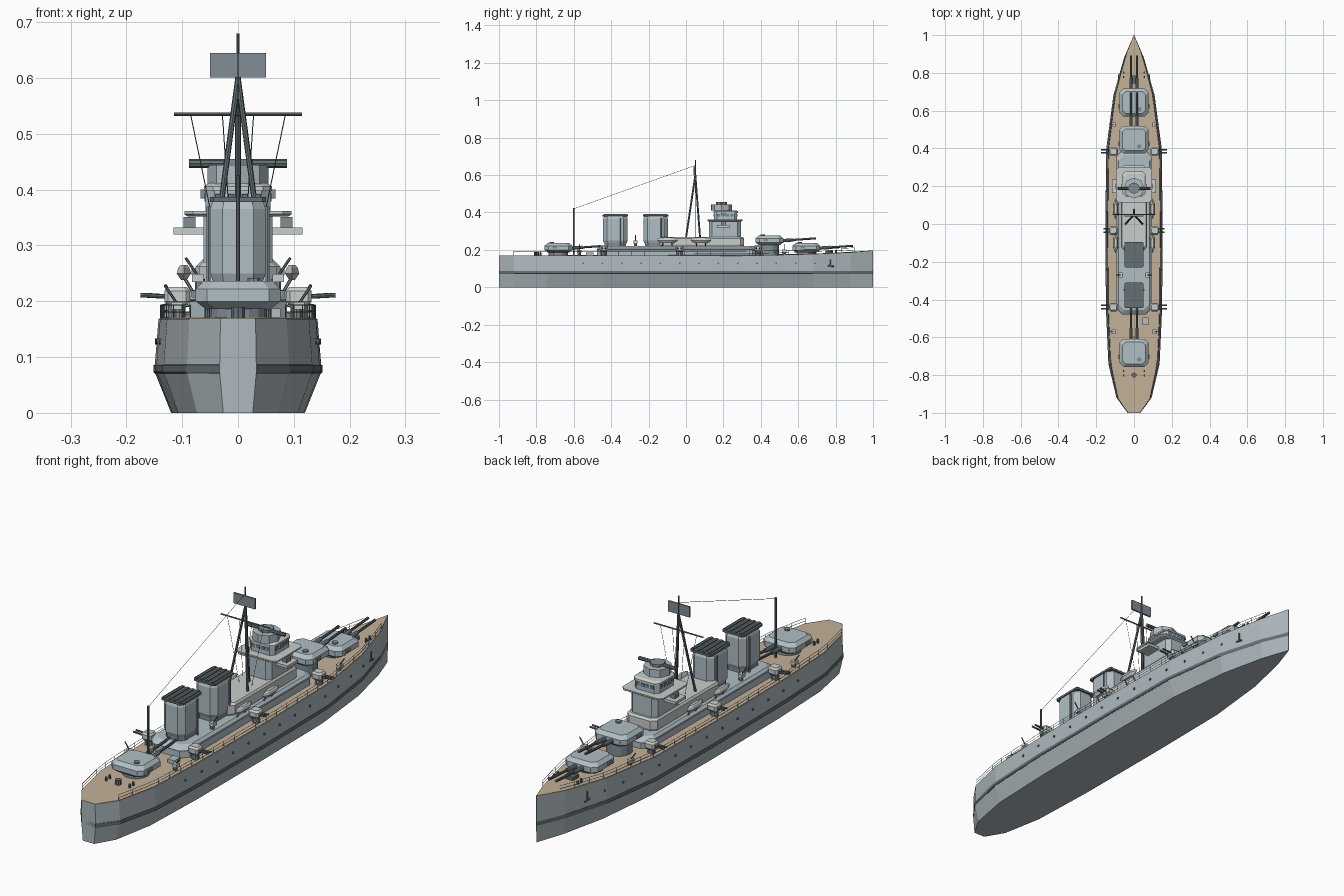
import bpy, bmesh, math
from mathutils import Vector

if "Cube" in bpy.data.objects:
    bpy.data.objects.remove(bpy.data.objects["Cube"])

COL = dict(hull=(.42, .48, .51), blue=(.44, .52, .56), light=(.58, .61, .60), dark=(.13, .16, .17),
           wood=(.55, .44, .31), steel=(.22, .27, .30), glass=(.12, .25, .33))
MATS = {}
for k, c in COL.items():
    MATS[k] = bpy.data.materials.new(k)
    MATS[k].diffuse_color = (*c, 1)


def finish(name, bm, mat):
    bmesh.ops.recalc_face_normals(bm, faces=bm.faces)
    me = bpy.data.meshes.new(name)
    bm.to_mesh(me)
    bm.free()
    me.materials.append(MATS[mat])
    ob = bpy.data.objects.new(name, me)
    bpy.context.collection.objects.link(ob)
    return ob


def loft(name, loops, mat):
    bm = bmesh.new()
    vs = [[bm.verts.new(p) for p in l] for l in loops]
    n = len(vs[0])
    for a, b in zip(vs, vs[1:]):
        for i in range(n):
            bm.faces.new((a[i], a[(i + 1) % n], b[(i + 1) % n], b[i]))
    bm.faces.new(vs[0])
    bm.faces.new(vs[-1])
    return finish(name, bm, mat)


def octo(name, x, y, rings, mat):
    """Stack of chamfered rectangles, each ring = half x, half y, chamfer, z."""
    return loft(name, [[(x + a, y + b, z) for a, b in (
        (hx, -hy + c), (hx, hy - c), (hx - c, hy), (-hx + c, hy),
        (-hx, hy - c), (-hx, -hy + c), (-hx + c, -hy), (hx - c, -hy))] for hx, hy, c, z in rings], mat)


def box(name, c, h, mat):
    return loft(name, [[(c[0] + a * h[0], c[1] + b * h[1], c[2] + s * h[2])
                        for a, b in ((-1, -1), (1, -1), (1, 1), (-1, 1))] for s in (-1, 1)], mat)


def rods(name, pairs, r, mat, n=8):
    """One object made of cylinders between point pairs."""
    bm = bmesh.new()
    for p, q in pairs:
        p, q = Vector(p), Vector(q)
        d = q - p
        m = d.to_track_quat('Z', 'Y').to_matrix().to_4x4()
        m.translation = (p + q) / 2
        bmesh.ops.create_cone(bm, cap_ends=True, segments=n, radius1=r, radius2=r, depth=d.length, matrix=m)
    return finish(name, bm, mat)


# hull stations: y, half width at belt, deck height
ST = [(1, .001, .195), (.88, .052, .185), (.68, .108, .176), (.4, .145, .169), (0, .15, .168),
      (-.45, .147, .168), (-.74, .134, .168), (-.92, .092, .168), (-1, .033, .168)]


def station(y):
    for a, b in zip(ST, ST[1:]):
        if a[0] >= y >= b[0]:
            t = (a[0] - y) / (a[0] - b[0])
            return a[1] + t * (b[1] - a[1]), a[2] + t * (b[2] - a[2])


def outline(f, z=None, dz=0):
    half = [(w * f, y, d + dz if z is None else z) for y, w, d in ST]
    return half + [(-x, y, h) for x, y, h in reversed(half)]


loft("hull", [outline(.8, 0), outline(1, .075), outline(.95)], "hull")
loft("waterline_belt", [outline(.99, .07), outline(1.012, .073), outline(1.008, .086), outline(.98, .087)], "dark")
loft("deck", [outline(.935, dz=-.004), outline(.935, dz=.002)], "wood")

# portholes, anchors and railings on both sides
for s in (-1, 1):
    ports, rail = [], []
    for i in range(13):
        y = -.55 + i * .1033
        w = station(y)[0] * .975
        ports.append(((s * (w - .006), y, .128), (s * (w + .003), y, .128)))
    rods("portholes", ports, .005, "dark")
    w = station(.775)[0] * .985
    rods("anchor", [((s * w, .775, .112), (s * w, .775, .15)),
                    ((s * (w + .003), .76, .116), (s * w, .79, .112))], .004, "dark", 6)
    prev = None
    for i in range(27):
        y = -.92 + i * .07
        w, d = station(y)
        x = s * w * .925
        rail.append(((x, y, d), (x, y, d + .025)))
        if prev:
            rail += [((prev[0], prev[1], prev[2] + h), (x, y, d + h)) for h in (.013, .025)]
        prev = (x, y, d)
    rods("railing", rail, .001, "steel", 4)


# main turrets with twin barrels
def turret(y, z):
    rods("barbette", [((0, y, .16), (0, y, z + .01))], .052, "steel", 16)
    octo("main_turret", 0, y, [(.058, .056, .018, z), (.076, .074, .02, z + .014),
                               (.076, .074, .02, z + .036), (.062, .058, .018, z + .05)], "blue")
    rods("turret_hatch", [((.028, y - .035, z + .045), (.028, y - .035, z + .056))], .012, "steel", 10)
    for s in (-1, 1):
        x = s * .016
        rods("main_barrel", [((x, y + .05, z + .022), (x, y + .25, z + .036))], .0055, "dark", 10)
        rods("barrel_jacket", [((x, y + .05, z + .022), (x, y + .13, z + .0276))], .009, "steel", 10)
        box("turret_rangefinder", (s * .077, y - .02, z + .027), (.006, .012, .006), "steel")


for y, z in ((.643, .186), (.446, .226), (-.682, .186)):
    turret(y, z)

# deckhouses
octo("lower_deckhouse", 0, -.045, [(.088, .43, .03, .165), (.088, .43, .03, .2), (.092, .435, .03, .203),
                                   (.092, .425, .03, .21), (.082, .41, .03, .22)], "blue")
octo("upper_deckhouse", 0, .085, [(.066, .222, .02, .215), (.07, .226, .02, .228),
                                  (.07, .226, .02, .262), (.064, .218, .02, .27)], "light")

# funnels with slatted caps
for y in (-.378, -.162):
    octo("funnel_base", 0, y, [(.045, .058, .018, .215), (.045, .058, .018, .245)], "steel")
    octo("funnel", 0, y, [(.044, .06, .018, .235), (.05, .066, .022, .25),
                          (.05, .066, .022, .365), (.045, .06, .02, .38)], "blue")
    octo("funnel_cap", 0, y, [(.05, .068, .006, .378), (.05, .068, .006, .387)], "dark")
    for i in range(4):
        box("cap_slat", (-.036 + i * .024, y, .389), (.005, .064, .003), "dark")
    for s in (-1, 1):
        rods("steam_pipe", [((s * .053, y + .03, .22), (s * .053, y + .03, .37))], .004, "steel", 6)

# bridge tower
octo("bridge_tower", 0, .208, [(.062, .086, .018, .265), (.062, .086, .018, .352)], "blue")
octo("bridge_platform", 0, .208, [(.09, .088, .015, .352), (.096, .094, .015, .356), (.096, .094, .015, .362)], "light")
octo("wheelhouse", 0, .212, [(.058, .062, .016, .36), (.058, .062, .016, .40)], "blue")
octo("wheelhouse_roof", 0, .212, [(.061, .066, .016, .398), (.061, .066, .016, .406), (.052, .056, .016, .412)], "light")
for s in (-1, 1):
    box("bridge_wing", (s * .087, .2, .326), (.029, .035, .006), "light")
    box("wing_lookout", (s * .087, .2, .341), (.011, .014, .01), "steel")
    box("signal_lamp", (s * .061, .2, .392), (.006, .012, .008), "steel")
    for i in range(4):
        box("side_window", (s * .058, .175 + i * .024, .386), (.002, .008, .007), "glass")
for i in range(4):
    for y in (.15, .274):
        box("end_window", (-.033 + i * .022, y, .386), (.008, .002, .007), "glass")
rods("director", [((0, .19, .41), (0, .19, .444))], .055, "blue", 8)
rods("director_top", [((0, .19, .444), (0, .19, .455))], .03, "steel", 8)
rods("rangefinder", [((-.088, .188, .447), (.088, .188, .447))], .008, "dark", 8)

# tripod mast, yard, radar panel and rigging
rods("mast_legs", [((0, .05, .6), (.045, 0, .265)), ((0, .05, .6), (-.045, 0, .265)),
                   ((0, .05, .6), (0, .075, .265))], .005, "dark")
rods("topmast", [((0, .05, .57), (0, .05, .68))], .003, "dark")
rods("yard", [((-.115, .05, .535), (.115, .05, .535))], .003, "dark")
box("radar_panel", (0, .045, .623), (.05, .004, .022), "steel")
rods("aft_pole", [((0, -.6, .165), (0, -.6, .425))], .004, "dark")
rigging = [((0, -.6, .42), (0, .05, .652))]
for s in (-1, 1):
    rigging += [((s * .085, .05, .535), (s * .03, .05, .27)), ((s * .028, .05, .535), (s * .012, .05, .3))]
rods("rigging", rigging, .0009, "dark", 4)

for s in (-1, 1):
    # secondary twin guns pointing outboard
    for y, reach in ((.385, .174), (-.035, .162), (-.44, .175)):
        rods("secondary_base", [((s * .109, y, .165), (s * .109, y, .2))], .016, "steel", 10)
        octo("secondary_turret", s * .109, y, [(.017, .016, .006, .192), (.023, .022, .007, .2),
                                               (.023, .022, .007, .218), (.017, .016, .006, .226)], "light")
        rods("secondary_barrels", [((s * .12, y + o, .208), (s * reach, y + o, .211)) for o in (-.009, .009)], .004, "dark")
    # ship's boats on chocks
    for y in (-.1, .08):
        loft("boat", [[(s * .097 + a * w, y + b * l, z) for a, b in
                       ((1, -.5), (1, .5), (0, 1), (-1, .5), (-1, -.5), (0, -1))]
                      for w, l, z in ((.005, .035, .238), (.013, .055, .25), (.01, .05, .26), (.006, .035, .265))], "light")
        rods("boat_davit", [((s * .08, y + o, .215), (s * .096, y + o, .242)) for o in (-.025, .025)], .003, "steel", 6)
    # light guns on deck and on the deckhouse
    for x, y, z in ((.105, .525, .17), (.105, -.57, .168), (.068, -.27, .218)):
        rods("light_gun_base", [((s * x, y, z), (s * x, y, z + .022))], .009, "steel", 8)
        box("light_gun_shield", (s * (x + .004), y, z + .024), (.01, .012, .007), "light")
        rods("light_gun_barrel", [((s * x, y, z + .022), (s * (x + .026), y, z + .06))], .0025, "dark", 6)
    # bollards
    for y in (-.79, .79):
        d = station(y)[1]
        rods("bollards", [((s * .055, y + o, d), (s * .055, y + o, d + .018)) for o in (-.012, .012)], .005, "dark")

# capstans, deck hatch and forward winch
rods("aft_capstan", [((0, -.8, .165), (0, -.8, .19))], .013, "dark", 10)
box("forward_winch", (0, .765, .188), (.02, .02, .009), "dark")
box("deck_hatch", (.06, -.515, .178), (.016, .02, .009), "blue")

for m in bpy.data.materials:
    if m.users and not m.is_grease_pencil:
        m.use_nodes = True
        m.node_tree.nodes["Principled BSDF"].inputs["Base Color"].default_value = m.diffuse_color
